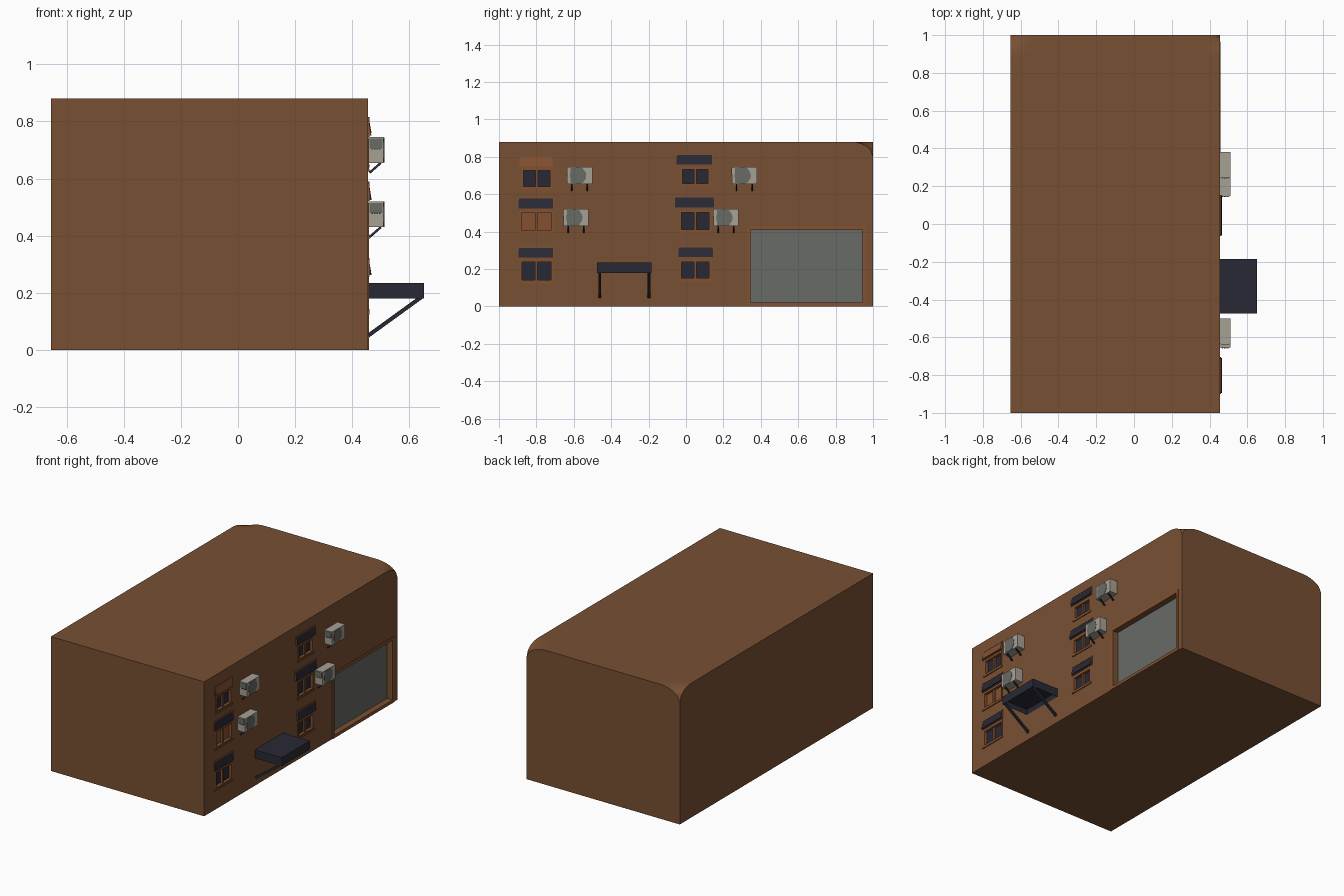
import bpy, bmesh, math
from mathutils import Vector, Matrix

if "Cube" in bpy.data.objects:
    bpy.data.objects.remove(bpy.data.objects["Cube"], do_unlink=True)


def material(name, rgb):
    m = bpy.data.materials.new(name)
    m.use_nodes = True
    col = [(c / 255) ** 2.2 for c in rgb] + [1]
    m.diffuse_color = col
    m.node_tree.nodes["Principled BSDF"].inputs["Base Color"].default_value = col
    return m


BROWN = material("wall_brown", (119, 81, 54))
TRIM = material("trim_brown", (130, 82, 52))
DARK = material("dark_slate", (45, 45, 56))
GREY = material("door_grey", (103, 106, 101))
PALE = material("pale_casing", (166, 160, 148))

WALL = 0.455          # x of the detailed wall
BACK = -0.655
HEIGHT = 0.88


def finish(name, bm, mat):
    bmesh.ops.recalc_face_normals(bm, faces=bm.faces)
    me = bpy.data.meshes.new(name)
    bm.to_mesh(me)
    bm.free()
    ob = bpy.data.objects.new(name, me)
    bpy.context.collection.objects.link(ob)
    me.materials.append(mat)
    return ob


def add_box(bm, x, y, z):
    """Box from (min, max) pairs."""
    size = [b - a for a, b in (x, y, z)]
    mid = [(a + b) / 2 for a, b in (x, y, z)]
    mat = Matrix.Translation(mid) @ Matrix.Diagonal((*size, 1))
    return bmesh.ops.create_cube(bm, size=1, matrix=mat)["verts"]


def box(name, mat, *boxes):
    bm = bmesh.new()
    for b in boxes:
        add_box(bm, *b)
    return finish(name, bm, mat)


def struts(name, ys, top, foot, width):
    """Diagonal bars between two (x, z) points, repeated along y."""
    bm = bmesh.new()
    a, b = Vector((top[0], 0, top[1])), Vector((foot[0], 0, foot[1]))
    rot = (b - a).to_track_quat('X', 'Z').to_matrix().to_4x4()
    for y in ys:
        place = Matrix.Translation((a + b) / 2 + Vector((0, y, 0)))
        scale = Matrix.Diagonal(((b - a).length, width, width, 1))
        bmesh.ops.create_cube(bm, size=1, matrix=place @ rot @ scale)
    return finish(name, bm, DARK)


# Building body, its two rear top corners softened
RX, RY, DROP, STEPS = 0.15, 0.12, 0.08, 8
bm = bmesh.new()
add_box(bm, (BACK, WALL), (-1, 1), (0, HEIGHT))
for i in range(STEPS):
    t = i / STEPS
    cuts = [((0, 1 - RY * (1 - t), 0), (0, 1, 0)),
            ((WALL - RX * (1 - t), 0, 0), (1, 0, 0)),
            ((BACK + RX * (1 - t), 0, 0), (1, 0, 0))]
    for co, no in cuts:
        geom = bm.verts[:] + bm.edges[:] + bm.faces[:]
        bmesh.ops.bisect_plane(bm, geom=geom, plane_co=co, plane_no=no)
for v in bm.verts:
    if v.co.z > HEIGHT - 0.01:
        u = max(0, 1 - min(WALL - v.co.x, v.co.x - BACK) / RX)
        w = max(0, 1 - (1 - v.co.y) / RY)
        v.co.z -= DROP * (1 - math.sqrt(max(0, 1 - (u * w) ** 2)))
body = finish("building_body", bm, BROWN)

# Windows: y range, z range, awning y range, awning z range, pane and awning colour
WINDOWS = [
    ("lower_front", (-.89, -.71), (.13, .25), (-.895, -.71), (.262, .315), DARK, DARK),
    ("middle_front", (-.89, -.71), (.395, .515), (-.895, -.71), (.525, .58), TRIM, DARK),
    ("upper_front", (-.88, -.715), (.63, .74), (-.89, -.715), (.75, .80), DARK, TRIM),
    ("lower_rear", (-.035, .135), (.14, .25), (-.04, .145), (.265, .318), DARK, DARK),
    ("middle_rear", (-.035, .135), (.40, .515), (-.06, .15), (.53, .585), DARK, DARK),
    ("upper_rear", (-.03, .13), (.645, .745), (-.05, .14), (.76, .812), DARK, DARK),
]
DOOR_Y, DOOR_Z, DOOR_DEPTH = (.345, .945), (.02, .41), .04
DEPTH, EDGE = .02, .012

# Wall recesses for the windows and the big door
holes = [((WALL - DEPTH, WALL + .05), y, z) for _, y, z, *_ in WINDOWS]
holes.append(((WALL - DOOR_DEPTH, WALL + .05), DOOR_Y, DOOR_Z))
cutter = box("recess_cutter", BROWN, *holes)
cutter.hide_render = True
mod = body.modifiers.new("recesses", 'BOOLEAN')
mod.operation, mod.object, mod.solver = 'DIFFERENCE', cutter, 'EXACT'
bpy.context.view_layer.objects.active = body
body.select_set(True)
bpy.ops.object.modifier_apply(modifier=mod.name)
bpy.data.objects.remove(cutter, do_unlink=True)


def ring(x, y, z, w):
    """Four bars around a rectangle, inside its outline."""
    return [(x, (y[0], y[0] + w), z), (x, (y[1] - w, y[1]), z),
            (x, (y[0] + w, y[1] - w), (z[0], z[0] + w)),
            (x, (y[0] + w, y[1] - w), (z[1] - w, z[1]))]


for name, y, z, ay, az, pane, hood in WINDOWS:
    mid = (y[0] + y[1]) / 2
    box(name + "_window_pane", pane, ((WALL - DEPTH - .002, WALL - DEPTH + .004), y, z))
    bars = ring((WALL - DEPTH, WALL + .003), y, z, EDGE)
    bars.append(((WALL - DEPTH, WALL - .004), (mid - .007, mid + .007),
                 (z[0] + EDGE, z[1] - EDGE)))
    bars.append(((WALL - .002, WALL + .006), (y[0] - .005, y[1] + .005),
                 (z[0] - .006, z[0] + .004)))
    box(name + "_window_frame", TRIM, *bars)
    # Sloping awning: the lower edge leans out from the wall
    bm = bmesh.new()
    for v in add_box(bm, (WALL - .002, WALL + .003), ay, az):
        if v.co.x > WALL and v.co.z < sum(az) / 2:
            v.co.x += .009
    finish(name + "_awning", bm, hood)
    box(name + "_awning_trim", TRIM,
        *ring((WALL - .002, WALL + .005), (ay[0] - .004, ay[1] + .004),
              (az[0] - .004, az[1] + .004), .006))

# Large door with its surround
box("door_panel", GREY, ((WALL - DOOR_DEPTH - .002, WALL - DOOR_DEPTH + .004), DOOR_Y, DOOR_Z))
box("door_surround", TRIM, *ring((WALL - .004, WALL + .004), (.325, .965), (0, .43), .02))

# Entrance canopy, hollow underneath, on two diagonal struts
bm = bmesh.new()
add_box(bm, (WALL, .65), (-.475, -.185), (.18, .235))
under = min(bm.faces, key=lambda f: f.calc_center_median().z)
bmesh.ops.inset_region(bm, faces=[under], thickness=.012)
for v in under.verts:
    v.co.z += .03
finish("entrance_canopy", bm, DARK)
struts("canopy_struts", (-.462, -.198), (.64, .184), (WALL, .05), .014)

# Air conditioners: start along y and base height
UNITS = [("upper_front", -.635, .655), ("lower_front", -.655, .43),
         ("upper_rear", .245, .655), ("lower_rear", .147, .43)]
for name, y, z in UNITS:
    out, end, top = .51, y + .135, z + .09
    box(name + "_cooler_casing", PALE, ((WALL, out), (y, end), (z, top)))
    # Fan grille: a disc-edged plate on the outer face
    bm = bmesh.new()
    turn = Matrix.Translation((out, y + .058, z + .045)) @ Matrix.Rotation(math.pi / 2, 4, 'Y')
    bmesh.ops.create_cone(bm, cap_ends=True, segments=16, radius1=.044, radius2=.044,
                          depth=.004, matrix=turn)
    add_box(bm, (out - .001, out + .0015), (y + .018, y + .085), (z + .004, top - .004))
    finish(name + "_cooler_grille", bm, GREY)
    # Vent on the narrow side with a slotted strip
    box(name + "_cooler_vent", GREY, ((WALL + .005, out - .005), (y - .002, y + .002),
                                      (z + .05, top - .005)))
    box(name + "_cooler_slots", DARK,
        *[((x, x + .005), (y - .003, y), (z + .046, z + .051))
          for x in (WALL + .012 + .009 * k for k in range(4))])
    struts(name + "_cooler_brackets", (y + .025, y + .108), (.50, z), (WALL + .005, z - .035), .008)
